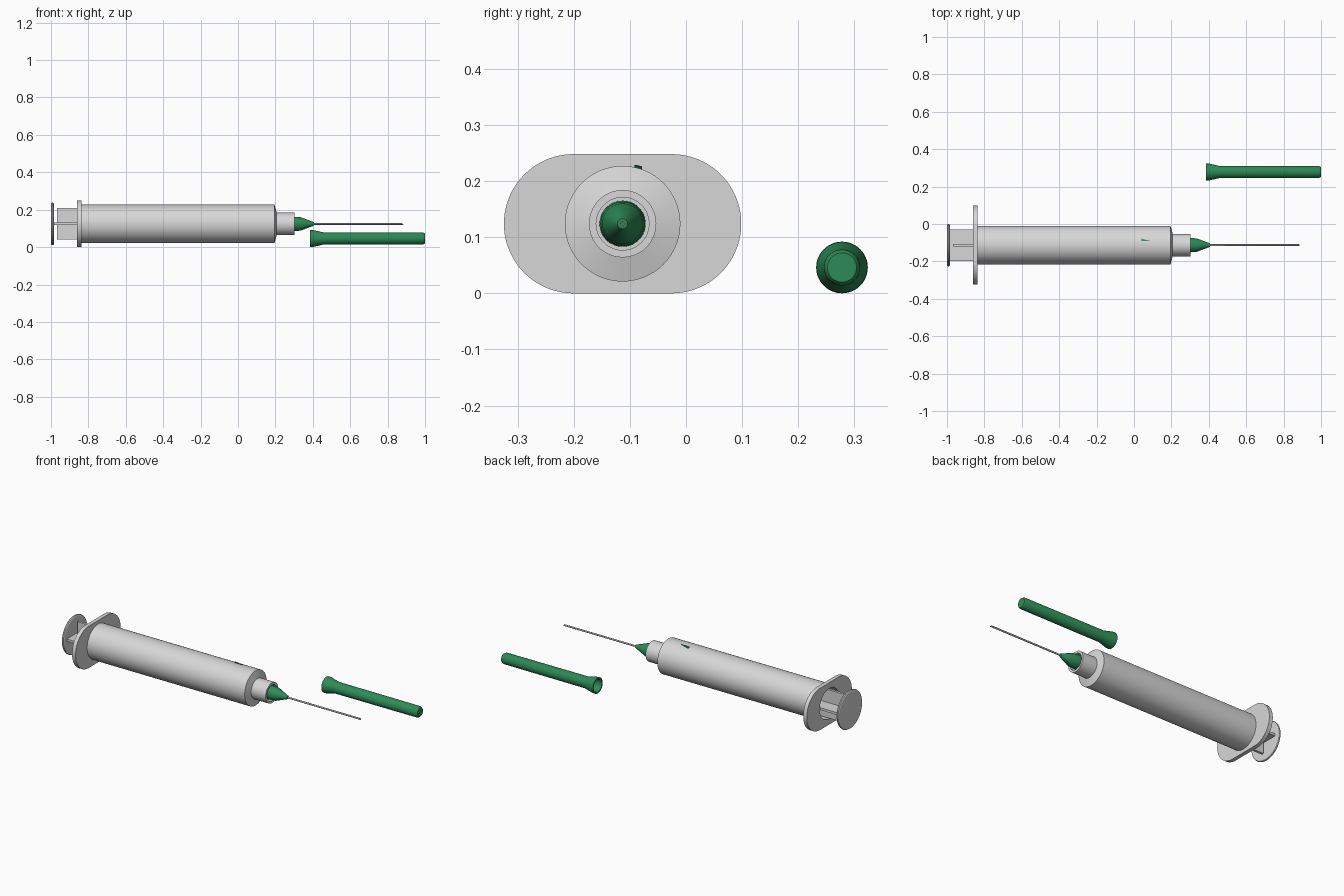
import bpy, bmesh, math
from mathutils import Vector

cube = bpy.data.objects.get("Cube")
if cube:
    bpy.data.objects.remove(cube)


def material(name, rgb):
    m = bpy.data.materials.new(name)
    m.use_nodes = True
    m.diffuse_color = (*rgb, 1)
    m.node_tree.nodes["Principled BSDF"].inputs["Base Color"].default_value = (*rgb, 1)
    return m


PLASTIC = material("light grey plastic", (0.68, 0.68, 0.68))
GREEN = material("green plastic", (0.027, 0.258, 0.095))
STEEL = material("needle steel", (0.5, 0.5, 0.5))

AXIS = (-0.113, 0.124)      # y, z of the syringe axis
CAP_AXIS = (0.278, 0.046)   # y, z of the needle cap axis


def finish(name, bm, mat):
    bmesh.ops.recalc_face_normals(bm, faces=bm.faces)
    mesh = bpy.data.meshes.new(name)
    bm.to_mesh(mesh)
    bm.free()
    mesh.materials.append(mat)
    ob = bpy.data.objects.new(name, mesh)
    bpy.context.collection.objects.link(ob)
    bpy.context.view_layer.objects.active = ob
    ob.select_set(True)
    bpy.ops.object.shade_smooth_by_angle(angle=math.radians(30))
    ob.select_set(False)
    return ob


def lathe(name, profile, mat, axis=AXIS, closed=False, steps=64):
    """Revolve (x, radius) points around a line parallel to x."""
    bm = bmesh.new()
    verts = [bm.verts.new((x, 0, r)) for x, r in profile]
    pairs = list(zip(verts, verts[1:] + verts[:1]))
    edges = [bm.edges.new(p) for p in (pairs if closed else pairs[:-1])]
    bmesh.ops.spin(bm, geom=verts + edges, cent=(0, 0, 0), axis=(1, 0, 0),
                   angle=math.tau, steps=steps)
    bmesh.ops.remove_doubles(bm, verts=bm.verts, dist=0.00005)
    bmesh.ops.translate(bm, verts=bm.verts, vec=(0, *axis))
    return finish(name, bm, mat)


def box(name, lo, hi, mat):
    bm = bmesh.new()
    bmesh.ops.create_cube(bm, size=1)
    lo, hi = Vector(lo), Vector(hi)
    bmesh.ops.scale(bm, verts=bm.verts, vec=hi - lo)
    bmesh.ops.translate(bm, verts=bm.verts, vec=(lo + hi) / 2)
    return finish(name, bm, mat)


# Hollow barrel with a shallow conical shoulder and an open nozzle collar
BORE = 0.09
lathe("barrel", [(-0.86, BORE), (-0.86, 0.103), (0.195, 0.103), (0.207, 0.06),
                 (0.302, 0.06), (0.302, 0.047), (0.215, 0.047), (0.215, 0.015),
                 (0.19, 0.015), (0.18, BORE)], PLASTIC, closed=True)

# Finger flange: a stadium-shaped plate with the bore through it
bm = bmesh.new()
N, R, SPAN = 96, 0.124, 0.0875
rings = []
for x in (-0.861, -0.838):
    outer, inner = [], []
    for i in range(N):
        a = math.tau * (i + 0.5) / N
        c, s = math.cos(a), math.sin(a)
        y = c * R + math.copysign(SPAN, c)
        outer.append(bm.verts.new((x, AXIS[0] + y, AXIS[1] + s * R)))
        inner.append(bm.verts.new((x, AXIS[0] + c * BORE, AXIS[1] + s * BORE)))
    rings.append((outer, inner))
(o1, i1), (o2, i2) = rings
for i in range(N):
    j = (i + 1) % N
    for a, b in ((o1, o2), (o2, i2), (i2, i1), (i1, o1)):
        bm.faces.new((a[i], a[j], b[j], b[i]))
finish("finger_flange", bm, PLASTIC)

# Plunger: thumb disc, crossed ribs and seal
lathe("thumb_disc", [(-1.0, 0), (-1.0, 0.107), (-0.997, 0.112), (-0.992, 0.114),
                     (-0.987, 0.112), (-0.984, 0.107), (-0.984, 0)], PLASTIC)
Y, Z, W, T = *AXIS, 0.084, 0.007
box("plunger_rib_flat", (-0.985, Y - W, Z - T), (0.04, Y + W, Z + T), PLASTIC)
box("plunger_rib_upright", (-0.968, Y - T, Z - W), (0.04, Y + T, Z + W), PLASTIC)
lathe("plunger_seal", [(0.03, 0), (0.03, 0.088), (0.1, 0.088), (0.13, 0)], GREEN)

# Small green marker sliver on top of the barrel
bm = bmesh.new()
base = [bm.verts.new(p) for p in ((0.04, -0.078, 0.219), (0.04, -0.09, 0.222),
                                  (0.095, -0.092, 0.222), (0.06, -0.084, 0.22))]
face = bm.faces.new(base)
top = bmesh.ops.extrude_face_region(bm, geom=[face])
bmesh.ops.translate(bm, verts=[v for v in top["geom"] if isinstance(v, bmesh.types.BMVert)],
                    vec=(0, 0, 0.007))
finish("barrel_marker", bm, GREEN)

# Needle hub and hollow needle with a slanted tip
lathe("needle_hub", [(0.216, 0), (0.216, 0.041), (0.29, 0.039), (0.335, 0.036),
                     (0.402, 0.011), (0.406, 0.009), (0.406, 0)], GREEN)
needle = lathe("needle", [(0.39, 0.003), (0.39, 0.005), (0.88, 0.005), (0.88, 0.003)],
               STEEL, closed=True, steps=20)
for v in needle.data.vertices:
    if v.co.x > 0.8:
        v.co.x -= v.co.z - AXIS[1]

# Loose needle cap, open at the flared end
lathe("needle_cap", [(0.384, 0.038), (0.384, 0.046), (0.402, 0.045), (0.455, 0.033),
                     (0.988, 0.032), (0.996, 0.029), (1.0, 0.026), (1.0, 0),
                     (0.985, 0), (0.985, 0.026), (0.45, 0.027), (0.4, 0.038)],
      GREEN, axis=CAP_AXIS, closed=True)
